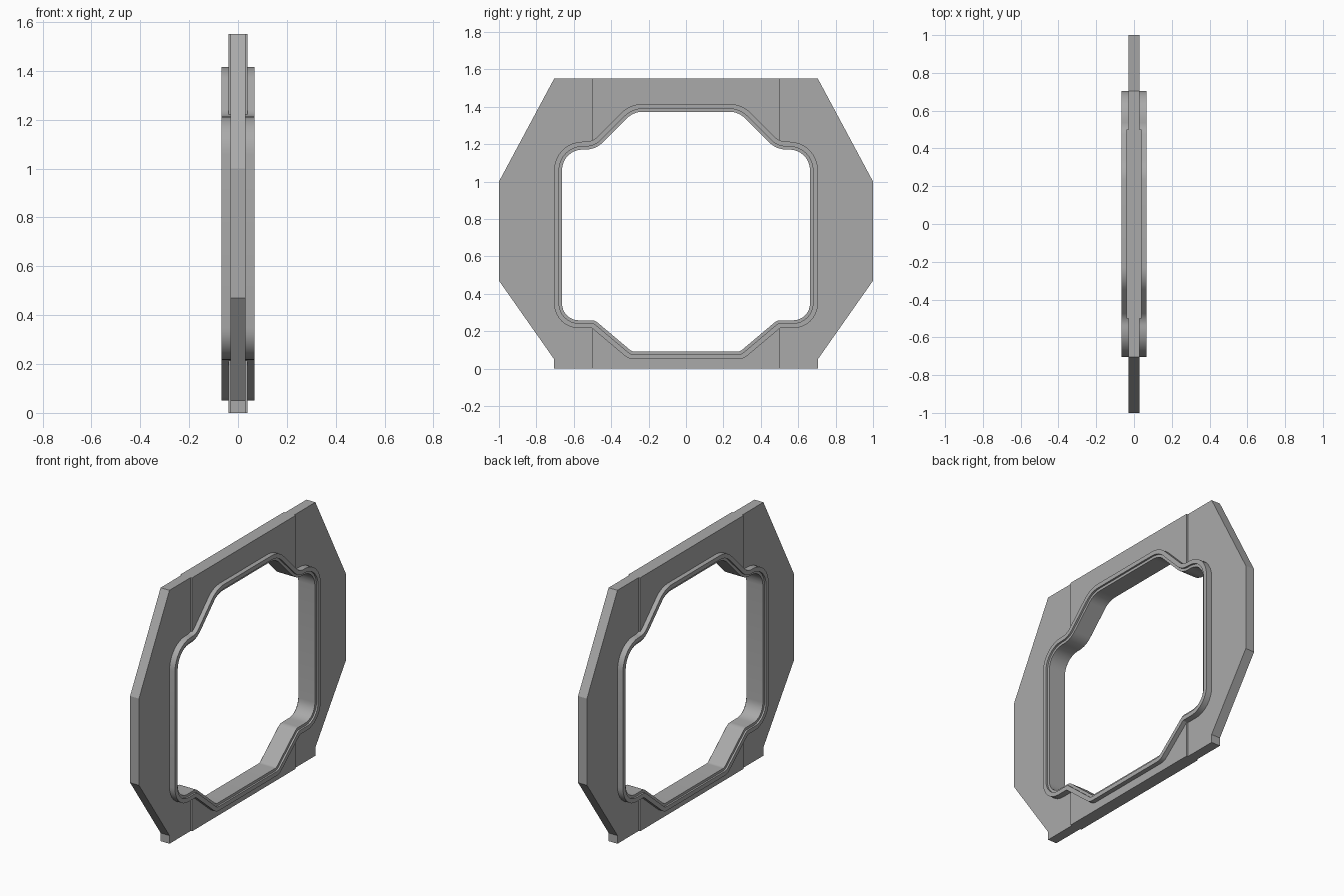
import bpy
import bmesh
from mathutils import Vector

cube = bpy.data.objects.get("Cube")
if cube:
    bpy.data.objects.remove(cube)

grey = bpy.data.materials.new("mid_grey")
grey.use_nodes = True
grey.diffuse_color = (0.4, 0.4, 0.4, 1)
grey.node_tree.nodes["Principled BSDF"].inputs["Base Color"].default_value = (0.4, 0.4, 0.4, 1)

# Opening corners for the +y half, top to bottom: y, z, corner radius
HALF = [(0.281, 1.373, 0.12), (0.483, 1.171, 0.13), (0.663, 1.171, 0.11),
        (0.663, 0.258, 0.09), (0.487, 0.258, 0.05), (0.29, 0.092, 0.03)]
CORNERS = HALF + [(-y, z, r) for y, z, r in reversed(HALF)]
SEAM = 0.5
STEPS = 8


def opening(offset):
    """Rounded opening outline (clockwise), grown outwards by offset."""
    loop = []
    n = len(CORNERS)
    for i, (y, z, r) in enumerate(CORNERS):
        p = Vector((y, z))
        a = (p - Vector(CORNERS[i - 1][:2])).normalized()
        b = (Vector(CORNERS[(i + 1) % n][:2]) - p).normalized()
        na, nb = Vector((-a.y, a.x)), Vector((-b.y, b.x))
        miter = (na + nb) / (1 + na.dot(nb))
        convex = a.x * b.y - a.y * b.x < 0
        radius = max(r + offset if convex else r - offset, 0.008)
        side = 1 if convex else -1
        centre = p + miter * (offset - side * radius)
        for k in range(STEPS + 1):
            t = k / STEPS
            loop.append(centre + side * radius * na.slerp(nb, t))
    return loop


def finish(name, bm):
    bmesh.ops.recalc_face_normals(bm, faces=bm.faces)
    mesh = bpy.data.meshes.new(name)
    bm.to_mesh(mesh)
    bm.free()
    mesh.materials.append(grey)
    obj = bpy.data.objects.new(name, mesh)
    bpy.context.collection.objects.link(obj)
    return obj


def panel(name, outline, half_thick):
    """Flat panel lying in the y-z plane."""
    bm = bmesh.new()
    face = bm.faces.new([bm.verts.new((-half_thick, y, z)) for y, z in outline])
    ext = bmesh.ops.extrude_face_region(bm, geom=[face])
    verts = [v for v in ext["geom"] if isinstance(v, bmesh.types.BMVert)]
    bmesh.ops.translate(bm, verts=verts, vec=(2 * half_thick, 0, 0))
    caps = [f for f in bm.faces if len(f.verts) > 4]
    bmesh.ops.triangulate(bm, faces=caps)
    return finish(name, bm)


# Outer edge of the opening on the +y half, with points added on the seams
RIM = 0.042
full = opening(RIM)
half = full[:len(full) // 2]
path = []
for p, q in zip(half, half[1:]):
    path.append(p)
    if (p.x - SEAM) * (q.x - SEAM) < 0:
        path.append(p.lerp(q, (SEAM - p.x) / (q.x - p.x)))
path.append(half[-1])
side_edge = [tuple(p) for p in path if p.x >= SEAM - 1e-5]
top_edge = [tuple(p) for p in path if p.x <= SEAM + 1e-5 and p.y > 0.8]
low_edge = [tuple(p) for p in path if p.x <= SEAM + 1e-5 and p.y < 0.8]


def mirrored(points):
    return [(-y, z) for y, z in reversed(points)]


# Thin side plates
outer = [(SEAM, 0), (0.705, 0), (0.705, 0.05), (1, 0.47), (1, 1), (0.705, 1.55), (SEAM, 1.55)]
side = outer + side_edge
panel("back_side_plate", side, 0.03)
panel("front_side_plate", mirrored(side), 0.03)

# Slightly thicker top and bottom panels
panel("top_panel", [(-SEAM, 1.55), (SEAM, 1.55)] + top_edge[::-1] + mirrored(top_edge)[::-1], 0.039)
panel("bottom_panel", [(SEAM, 0), (-SEAM, 0)] + mirrored(low_edge)[::-1] + low_edge[::-1], 0.039)

# Stepped rim around the opening: offset, x
section = [(RIM, 0.067), (0.016, 0.067), (0.016, 0.056), (0, 0.056)]
section += [(o, -x) for o, x in reversed(section)]
bm = bmesh.new()
rings = [[bm.verts.new((x, p.x, p.y)) for p in opening(o)] for o, x in section]
count = len(rings[0])
for i, ring in enumerate(rings):
    nxt = rings[(i + 1) % len(rings)]
    for j in range(count):
        k = (j + 1) % count
        bm.faces.new((ring[j], ring[k], nxt[k], nxt[j]))
rim = finish("opening_rim", bm)
bpy.context.view_layer.objects.active = rim
rim.select_set(True)
bpy.ops.object.shade_smooth_by_angle(angle=0.5)
